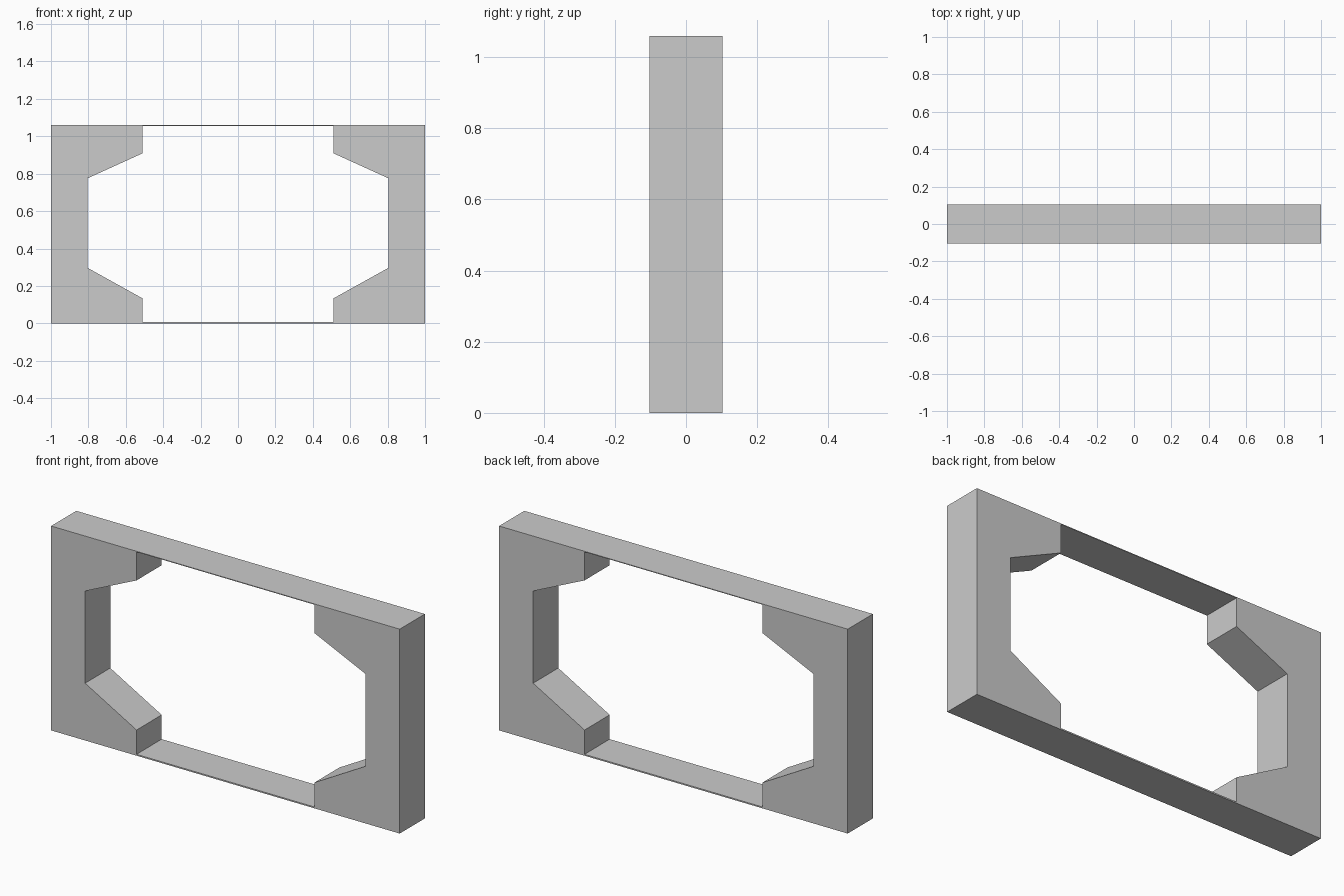
import bpy, bmesh
from math import radians
from mathutils import Matrix

if "Cube" in bpy.data.objects:
    bpy.data.objects.remove(bpy.data.objects["Cube"])

HEIGHT, HALF_DEPTH = 1.06, 0.103
TOP_T, BOTTOM_T = 0.004, 0.007   # very thin rails between the corner brackets

# Outer rectangle and right half of the bracketed opening, as x/z profiles
outer = [(-1, 0), (1, 0), (1, HEIGHT), (-1, HEIGHT)]
right = [(0.51, BOTTOM_T), (0.51, 0.133), (0.805, 0.297),
         (0.805, 0.775), (0.51, 0.909), (0.51, HEIGHT - TOP_T)]
opening = right + [(-x, z) for x, z in reversed(right)]

# Filled 2D curve with a hole, extruded to the frame depth
curve = bpy.data.curves.new("frame_profile", 'CURVE')
curve.dimensions = '2D'
curve.fill_mode = 'BOTH'
curve.extrude = HALF_DEPTH
for loop in (outer, opening):
    spline = curve.splines.new('POLY')
    spline.points.add(len(loop) - 1)
    for point, (x, z) in zip(spline.points, loop):
        point.co = (x, z, 0, 1)
    spline.use_cyclic_u = True

profile = bpy.data.objects.new("frame_profile", curve)
bpy.context.collection.objects.link(profile)
bpy.context.view_layer.update()
mesh = bpy.data.meshes.new_from_object(
    profile.evaluated_get(bpy.context.evaluated_depsgraph_get()))
bpy.data.objects.remove(profile)

# Stand the frame upright and weld caps to sides
bm = bmesh.new()
bm.from_mesh(mesh)
bmesh.ops.transform(bm, matrix=Matrix.Rotation(radians(90), 4, 'X'), verts=bm.verts)
bmesh.ops.remove_doubles(bm, verts=bm.verts, dist=0.0005)
bmesh.ops.recalc_face_normals(bm, faces=bm.faces)
for face in bm.faces:
    face.smooth = False
bm.to_mesh(mesh)
bm.free()

mesh.name = "bracketed_frame"
bpy.context.collection.objects.link(bpy.data.objects.new("bracketed_frame", mesh))
